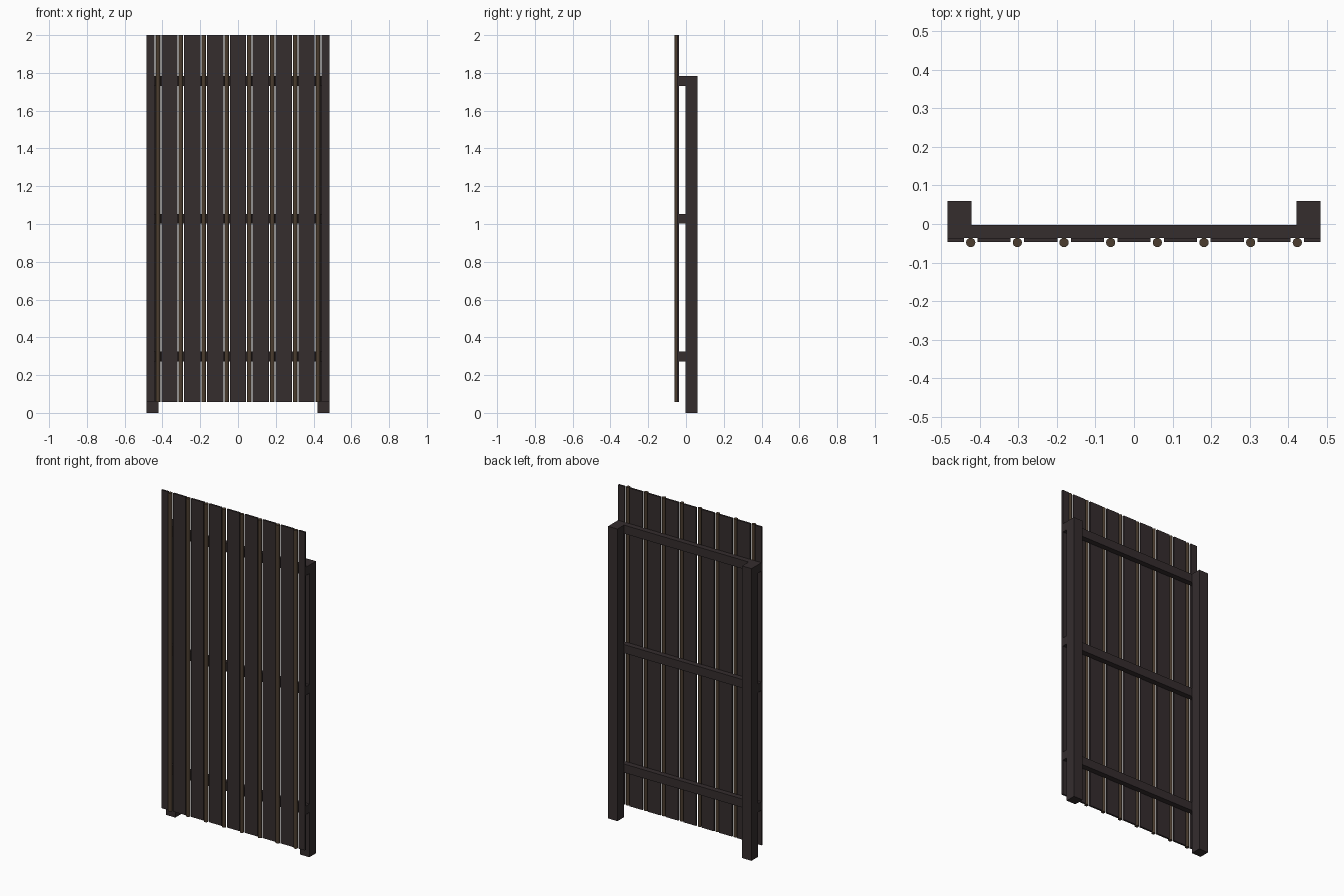
import bpy

if "Cube" in bpy.data.objects:
    bpy.data.objects.remove(bpy.data.objects["Cube"])


def material(name, rgb):
    m = bpy.data.materials.new(name)
    m.use_nodes = True
    colour = (*rgb, 1)
    m.diffuse_color = colour
    m.node_tree.nodes["Principled BSDF"].inputs["Base Color"].default_value = colour
    return m


dark_wood = material("dark wood", (0.035, 0.026, 0.027))
brown_rod = material("brown rod", (0.07, 0.046, 0.028))


def box(name, x, y, z):
    """Box spanning the (low, high) pairs on each axis."""
    spans = (x, y, z)
    bpy.ops.mesh.primitive_cube_add(size=1, location=[(a + b) / 2 for a, b in spans])
    ob = bpy.context.object
    ob.name = name
    ob.scale = [b - a for a, b in spans]
    bpy.ops.object.transform_apply(location=False, rotation=False, scale=True)
    ob.data.materials.append(dark_wood)


HALF = 0.484            # half width of the panel
PITCH = HALF / 4        # board spacing
BOARD = 0.043           # half width of a board
BOTTOM, TOP = 0.058, 2.0
POST_TOP = 1.783

# Posts behind each end
box("left_post", (HALF - 0.063, HALF), (-0.003, 0.06), (0, POST_TOP))
box("right_post", (-HALF, -HALF + 0.063), (-0.003, 0.06), (0, POST_TOP))

# Horizontal rails joining the posts
for name, top in (("top", POST_TOP), ("middle", 1.054), ("bottom", 0.325)):
    box(name + "_rail", (-HALF, HALF), (-0.036, -0.003), (top - 0.052, top))

# Upright boards, the end ones cut to half width
for i in range(-4, 5):
    low = max(i * PITCH - BOARD, -HALF)
    high = min(i * PITCH + BOARD, HALF)
    box(f"board_{i + 5}", (low, high), (-0.047, -0.036), (BOTTOM, TOP))

# Round rods in the gaps between the boards
for i in range(8):
    bpy.ops.mesh.primitive_cylinder_add(
        vertices=16, radius=0.012, depth=TOP - BOTTOM,
        location=((i - 3.5) * PITCH, -0.048, (TOP + BOTTOM) / 2))
    rod = bpy.context.object
    rod.name = f"rod_{i + 1}"
    rod.data.materials.append(brown_rod)
    bpy.ops.object.shade_smooth_by_angle()
